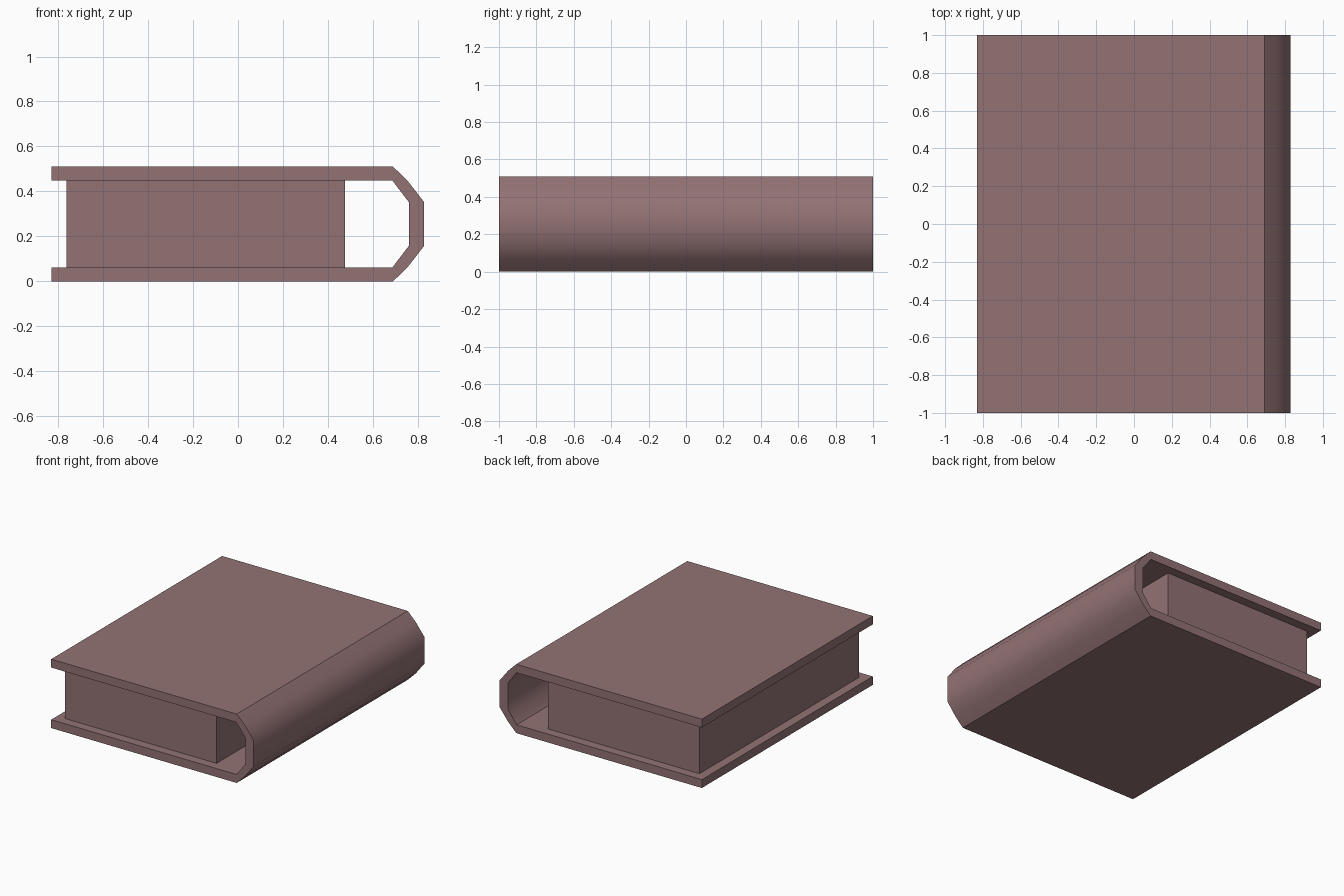
import bpy
import bmesh
import math

cube = bpy.data.objects.get("Cube")
if cube:
    bpy.data.objects.remove(cube, do_unlink=True)

mat = bpy.data.materials.new("dusty mauve")
mat.use_nodes = True
colour = (0.29, 0.168, 0.174, 1)
mat.diffuse_color = colour
mat.node_tree.nodes["Principled BSDF"].inputs["Base Color"].default_value = colour


def extrude_profile(name, profile, half_depth):
    """Extrude an x-z profile along y, symmetric about y = 0."""
    bm = bmesh.new()
    face = bm.faces.new([bm.verts.new((x, -half_depth, z)) for x, z in profile])
    new = bmesh.ops.extrude_face_region(bm, geom=[face])["geom"]
    verts = [v for v in new if isinstance(v, bmesh.types.BMVert)]
    bmesh.ops.translate(bm, verts=verts, vec=(0, 2 * half_depth, 0))
    bmesh.ops.recalc_face_normals(bm, faces=bm.faces)
    mesh = bpy.data.meshes.new(name)
    bm.to_mesh(mesh)
    bm.free()
    mesh.materials.append(mat)
    obj = bpy.data.objects.new(name, mesh)
    bpy.context.collection.objects.link(obj)
    return obj


HEIGHT = 0.51
BOARD = 0.062

# Cover: two boards joined by a rounded spine, mirrored about mid height
outer = [(-0.83, 0), (0.69, 0), (0.757, 0.066), (0.828, 0.158)]
inner = [(-0.83, BOARD), (0.687, BOARD), (0.76, 0.158)]


def mirrored(points):
    return points + [(x, HEIGHT - z) for x, z in reversed(points)]


cover = extrude_profile("cover", mirrored(outer) + mirrored(inner)[::-1], 1.0)

# Page block, set in from the board edges and clear of the spine
page_profile = mirrored([(-0.763, BOARD), (0.477, BOARD)])
extrude_profile("page_block", page_profile, 0.932)

# Soft shading around the spine, crisp board edges
bpy.ops.object.select_all(action="DESELECT")
cover.select_set(True)
bpy.context.view_layer.objects.active = cover
bpy.ops.object.shade_smooth_by_angle(angle=math.radians(41))
